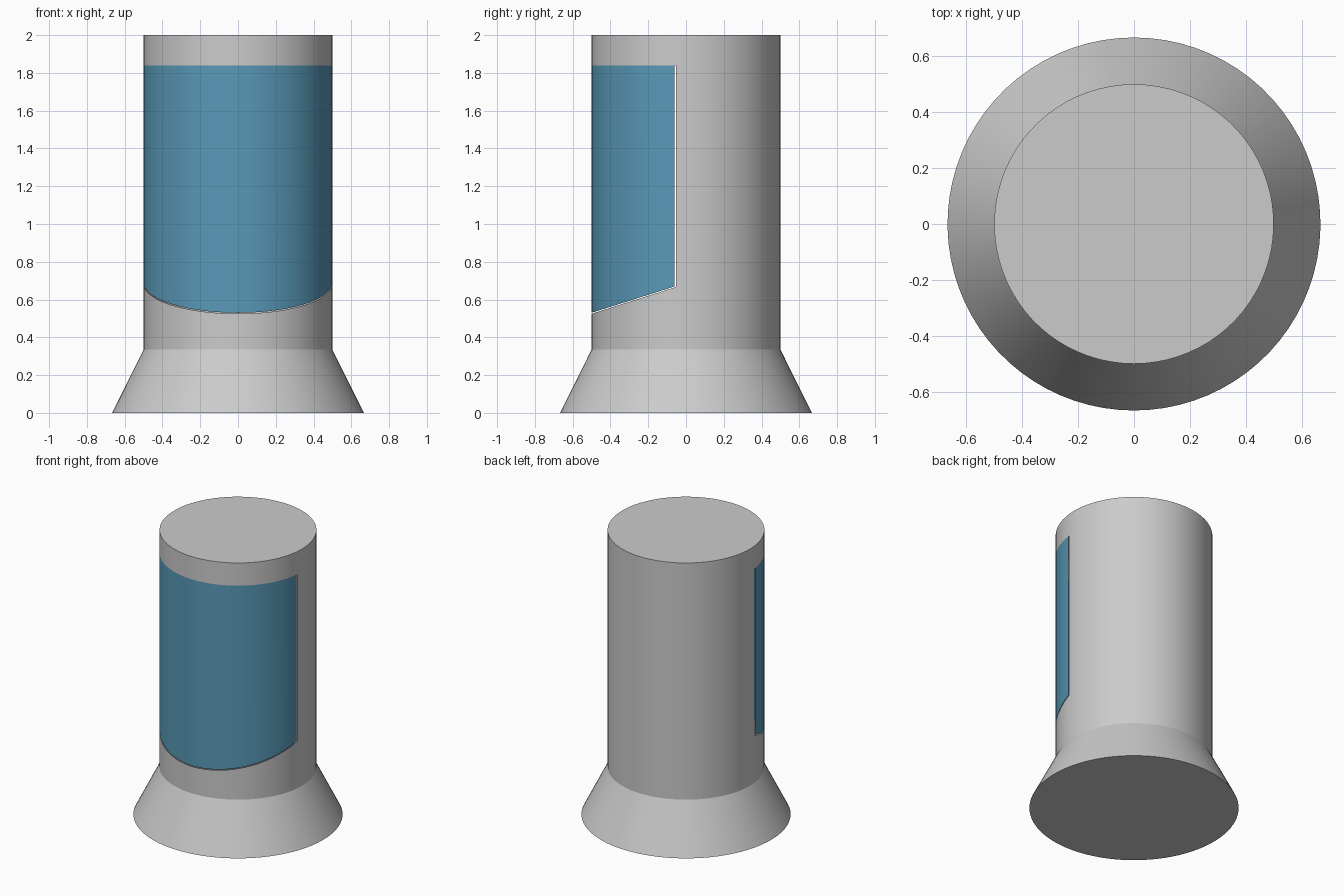
import bpy, bmesh, math

if "Cube" in bpy.data.objects:
    bpy.data.objects.remove(bpy.data.objects["Cube"])

R = 0.5            # column radius
TOP = 2.0
WAIST = 0.335      # where the flared foot meets the column
PANEL_TOP = 1.84


def slant(y, edge_y):
    """Height of the slanted panel bottom at depth y."""
    y = min(y, edge_y)
    return 0.53 + (y + R) * (0.67 - 0.53) / (R - 0.058)


def arc(a0, a1, n):
    return [a0 + (a1 - a0) * i / n for i in range(n + 1)]


def finish(name, bm, colour=None):
    bm.normal_update()
    mesh = bpy.data.meshes.new(name)
    bm.to_mesh(mesh)
    bm.free()
    ob = bpy.data.objects.new(name, mesh)
    bpy.context.collection.objects.link(ob)
    if colour:
        mat = bpy.data.materials.new(name + "_colour")
        mat.diffuse_color = colour
        mat.use_nodes = True
        mat.node_tree.nodes["Principled BSDF"].inputs["Base Color"].default_value = mat.diffuse_color
        mesh.materials.append(mat)
    bpy.ops.object.select_all(action='DESELECT')
    ob.select_set(True)
    bpy.context.view_layer.objects.active = ob
    bpy.ops.object.shade_smooth_by_angle(angle=math.radians(25))
    return ob


def column(bm, angle, levels):
    """One vertical line of vertices at the given angle; levels are (radius, z)."""
    return [bm.verts.new((r * math.cos(angle), r * math.sin(angle), z)) for r, z in levels]


def bridge(bm, left, right, skip=None):
    for i in range(len(left) - 1):
        if i != skip:
            bm.faces.new((left[i], right[i], right[i + 1], left[i + 1]))


# Body: flared foot and column, with a window opening in the front half
edge_y = -0.053
phi = math.asin(-edge_y / R)
front = arc(math.pi + phi, 2 * math.pi - phi, 36)
back = arc(-phi, math.pi + phi, 40)
angles = front[:-1] + back[:-1]
bm = bmesh.new()
cols = []
for a in angles:
    low = slant(R * math.sin(a), edge_y) - 0.005
    cols.append(column(bm, a, [(0.667, 0), (R, WAIST), (R, low), (R, PANEL_TOP), (R, TOP)]))
for i, c in enumerate(cols):
    bridge(bm, c, cols[(i + 1) % len(cols)], skip=2 if i < 36 else None)
bm.faces.new([c[-1] for c in cols])
bm.faces.new([c[0] for c in reversed(cols)])
finish("body", bm)

# Front panel: curved blue sheet filling the opening, with a hairline gap
edge_y = -0.06
phi = math.asin(-edge_y / R)
bm = bmesh.new()
cols = [column(bm, a, [(R, slant(R * math.sin(a), edge_y)), (R, PANEL_TOP)])
        for a in arc(math.pi + phi, 2 * math.pi - phi, 36)]
for left, right in zip(cols, cols[1:]):
    bridge(bm, left, right)
finish("front_panel", bm, (0.10, 0.32, 0.48, 1))
